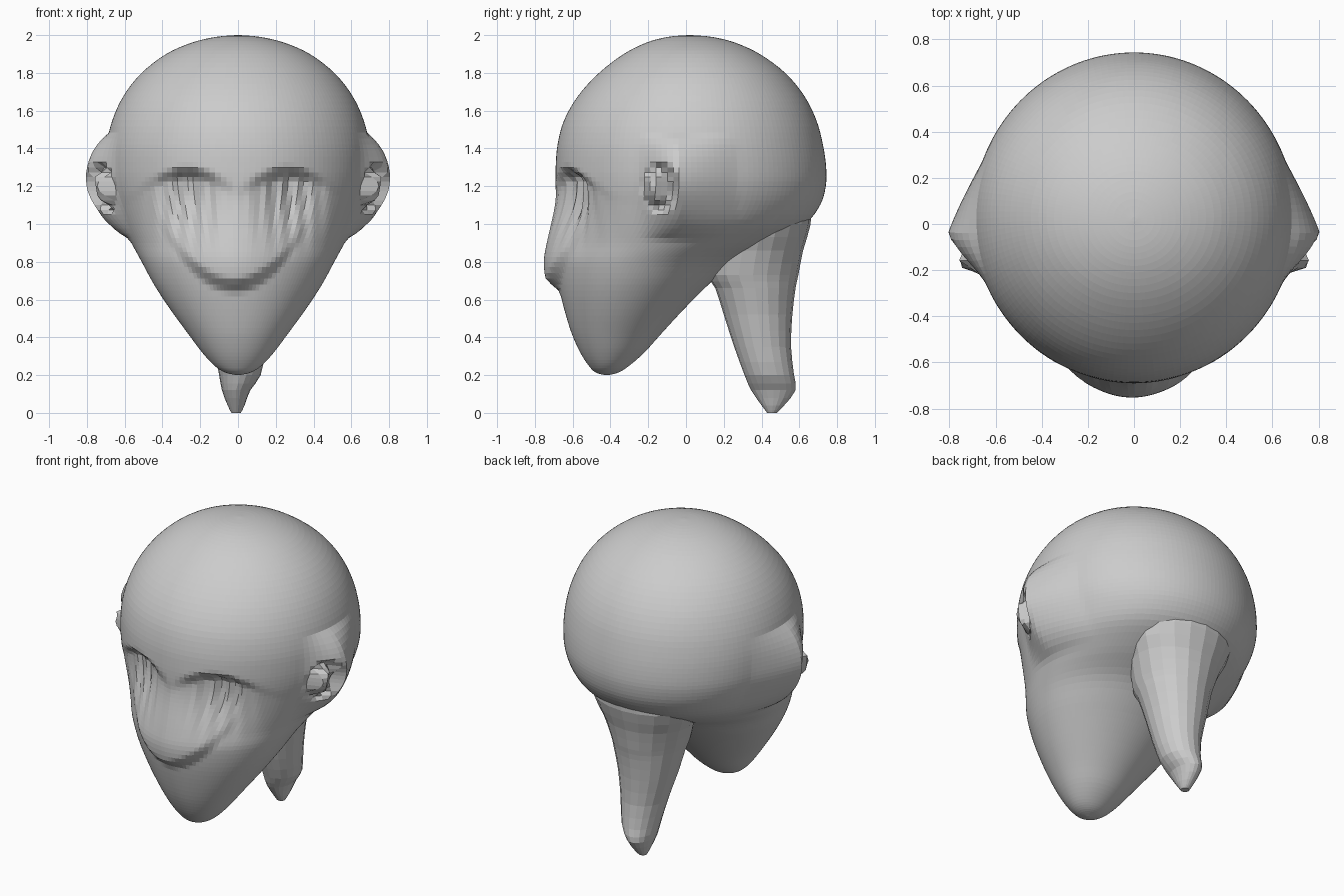
import bpy, bmesh, math

SKIN = bpy.data.materials.new("plain grey")
SKIN.diffuse_color = (0.6, 0.6, 0.6, 1)


def step(a, b, v):
    t = min(1, max(0, (v - a) / (b - a)))
    return t * t * (3 - 2 * t)


def refine(rows, n):
    """Catmull-Rom smoothing through profile rows."""
    out = []
    for i in range(len(rows) - 1):
        p0, p1 = rows[max(i - 1, 0)], rows[i]
        p2, p3 = rows[i + 1], rows[min(i + 2, len(rows) - 1)]
        for k in range(n):
            t = k / n
            out.append([0.5 * (2 * b + (c - a) * t + (2 * a - 5 * b + 4 * c - d) * t * t
                               + (3 * b - a - 3 * c + d) * t ** 3)
                        for a, b, c, d in zip(p0, p1, p2, p3)])
    return out + [list(rows[-1])]


def loft(name, rows, sides, shape=None):
    """Skin elliptical rings; each row is z, front y, back y, half width, centre x."""
    bm = bmesh.new()
    rings = []
    for z, yf, yb, w, cx in rows:
        ring = []
        for i in range(sides):
            a = 2 * math.pi * i / sides
            p = (cx + w * math.cos(a), (yf + yb) / 2 + (yb - yf) / 2 * math.sin(a), z)
            ring.append(bm.verts.new(shape(*p) if shape else p))
        rings.append(ring)
    for r, s in zip(rings, rings[1:]):
        for i in range(sides):
            j = (i + 1) % sides
            bm.faces.new((r[i], r[j], s[j], s[i]))
    bm.faces.new(rings[0])
    bm.faces.new(rings[-1])
    bmesh.ops.recalc_face_normals(bm, faces=bm.faces)
    me = bpy.data.meshes.new(name)
    bm.to_mesh(me)
    bm.free()
    me.materials.append(SKIN)
    ob = bpy.data.objects.new(name, me)
    bpy.context.collection.objects.link(ob)
    return ob


def features(x, y, z):
    """Push eye sockets, muzzle and ears into the smooth head."""
    ax = abs(x)
    if y < -0.15:
        # eye sockets under arched brows, fading down the cheeks with streaks
        brow = 1.31 - 1.5 * (ax - 0.27) ** 2
        socket = (1 - step(brow - 0.08, brow, z)) * step(0.78, 1.18, z)
        socket *= math.exp(-((ax - 0.27) / 0.16) ** 2)
        # muzzle with a U-shaped lower ledge
        ledge = 0.66 + 2.2 * (x + 0.02) ** 2
        muzzle = step(ledge - 0.03, ledge + 0.06, z) * (1 - step(0.75, 1.2, z))
        muzzle *= math.exp(-((x + 0.02) / 0.3) ** 2)
        y += socket * (0.085 + 0.012 * math.sin(75 * x)) - 0.065 * muzzle
    elif ax > 0.4 and z > 0.9:
        # ear ridge with a hollow facing forward
        tall = max(0, 1 - ((z - 1.2) / 0.28) ** 2) ** 0.8
        if y > -0.04:
            deep = max(0, 1 - (y + 0.04) / 0.32) ** 1.3
        else:
            deep = step(-0.27, -0.04, y)
    if -0.3 < y < 0.35 and ax > 0.4 and z > 0.9:
        tall = max(0, 1 - ((z - 1.2) / 0.28) ** 2) ** 0.8
        deep = max(0, 1 - (y + 0.04) / 0.32) ** 1.3 if y > -0.04 else step(-0.27, -0.04, y)
        r = math.hypot((y + 0.135) / 0.095, (z - 1.19) / 0.14)
        push = 0.115 * tall * deep - 0.14 * (1 - step(0.45, 1, r))
        x += math.copysign(push, x)
    return x, y, z


# head: round cranium tapering to a forward chin
head_rows = [
    (0.20, -0.43, -0.41, 0.01, 0), (0.215, -0.48, -0.355, 0.07, 0),
    (0.25, -0.515, -0.30, 0.125, 0), (0.32, -0.56, -0.22, 0.19, 0),
    (0.42, -0.605, -0.13, 0.265, 0), (0.55, -0.645, -0.01, 0.36, 0),
    (0.68, -0.675, 0.12, 0.445, 0), (0.80, -0.69, 0.26, 0.51, 0),
    (0.90, -0.69, 0.46, 0.565, 0), (1.00, -0.69, 0.63, 0.62, 0),
    (1.10, -0.69, 0.71, 0.66, 0), (1.20, -0.69, 0.74, 0.69, 0),
    (1.30, -0.69, 0.742, 0.70, 0), (1.42, -0.68, 0.725, 0.695, 0),
    (1.55, -0.645, 0.69, 0.665, 0), (1.68, -0.57, 0.625, 0.605, 0),
    (1.80, -0.46, 0.525, 0.51, 0), (1.90, -0.33, 0.39, 0.38, 0),
    (1.96, -0.21, 0.26, 0.245, 0), (1.99, -0.10, 0.14, 0.12, 0),
    (2.00, 0.01, 0.03, 0.01, 0)]
loft("head", refine(head_rows, 4), 144, features)

# neck: narrow tapering stalk with a blunt tip
neck_rows = [
    (0.00, 0.43, 0.48, 0.025, -0.01), (0.04, 0.40, 0.52, 0.045, -0.01),
    (0.12, 0.345, 0.58, 0.075, -0.01), (0.20, 0.31, 0.572, 0.11, 0.01),
    (0.35, 0.255, 0.556, 0.14, 0.01), (0.52, 0.20, 0.563, 0.18, 0),
    (0.66, 0.155, 0.58, 0.215, 0), (0.73, 0.115, 0.595, 0.235, 0),
    (0.86, 0.13, 0.62, 0.28, 0), (1.00, 0.15, 0.66, 0.34, 0),
    (1.12, 0.2, 0.66, 0.30, 0)]
loft("neck", refine(neck_rows, 2), 20)
